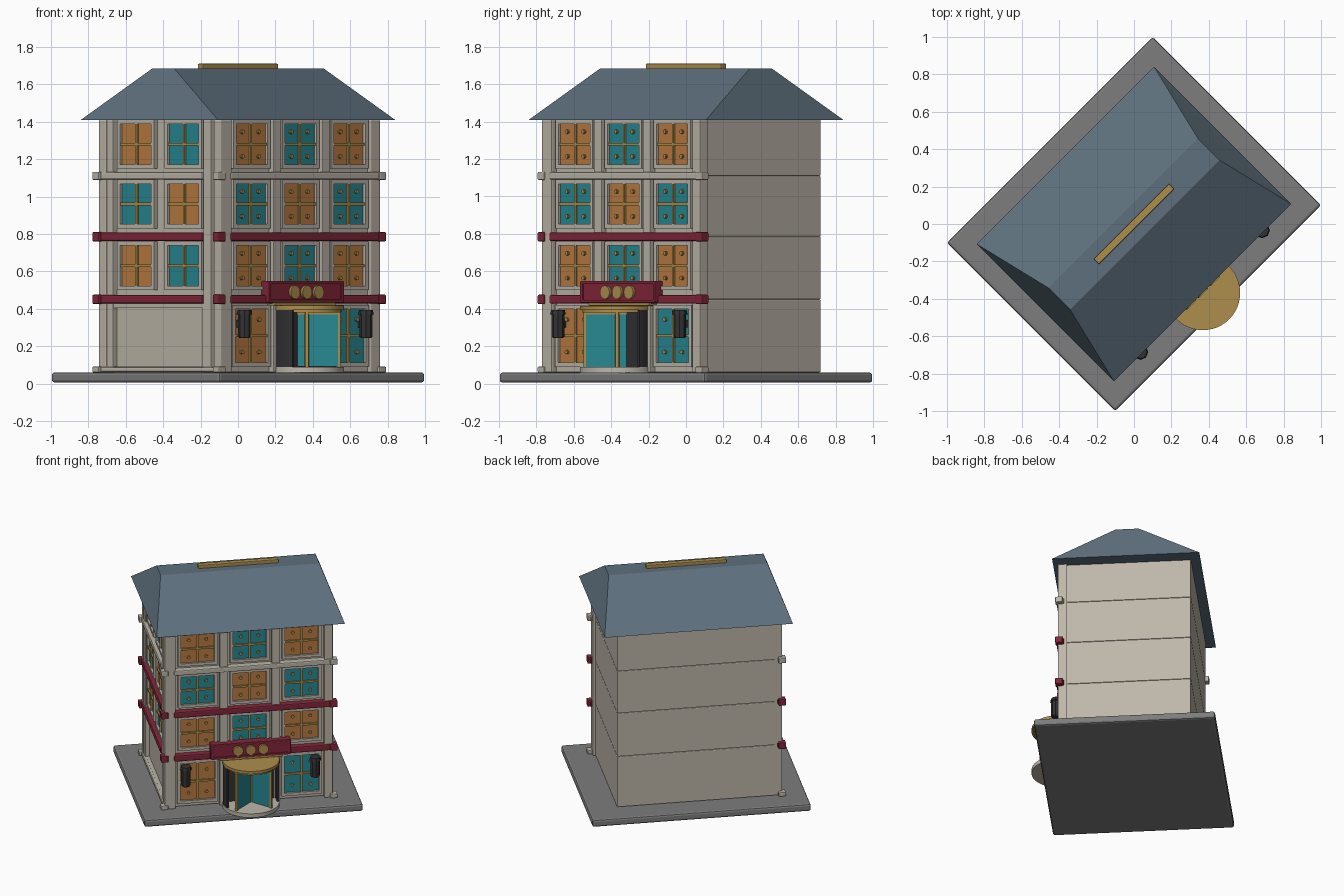
import bpy, bmesh, math
from mathutils import Matrix, Vector

if "Cube" in bpy.data.objects:
    bpy.data.objects.remove(bpy.data.objects["Cube"])

TURN = Matrix.Rotation(math.radians(45), 4, 'Z')   # whole building sits diagonally


def material(name, rgb):
    m = bpy.data.materials.new(name)
    lin = [(c / 255 / 12.92 if c < 11 else ((c / 255 + 0.055) / 1.055) ** 2.4) for c in rgb]
    m.diffuse_color = (*lin, 1)
    m.use_nodes = True
    m.node_tree.nodes["Principled BSDF"].inputs["Base Color"].default_value = m.diffuse_color
    return m


STONE = material("warm stone", (190, 183, 170))
PAVE = material("pavement grey", (125, 125, 126))
SLATE = material("slate blue", (94, 112, 125))
RED = material("crimson", (132, 38, 58))
TEAL = material("teal glass", (40, 136, 146))
AMBER = material("amber glass", (186, 124, 66))
GOLD = material("gold", (174, 143, 76))
BLACK = material("charcoal", (50, 50, 52))


def finish(bm, name, mat, bevel=0.0, smooth=False):
    bmesh.ops.recalc_face_normals(bm, faces=bm.faces)
    bm.transform(TURN)
    me = bpy.data.meshes.new(name)
    bm.to_mesh(me)
    bm.free()
    me.materials.append(mat)
    ob = bpy.data.objects.new(name, me)
    bpy.context.collection.objects.link(ob)
    if bevel:
        mod = ob.modifiers.new("bevel", 'BEVEL')
        mod.width, mod.segments = bevel, 2
    if smooth:
        bpy.context.view_layer.objects.active = ob
        ob.select_set(True)
        bpy.ops.object.shade_smooth_by_angle()
        ob.select_set(False)
    return ob


def box(name, mat, x, y, z, bevel=0.0):
    """Box from (min, max) ranges."""
    bm = bmesh.new()
    c = [(r[0] + r[1]) / 2 for r in (x, y, z)]
    s = [abs(r[1] - r[0]) for r in (x, y, z)]
    bmesh.ops.create_cube(bm, size=1, matrix=Matrix.Translation(c) @ Matrix.Diagonal((*s, 1)))
    return finish(bm, name, mat, bevel)


def cyl(name, mat, loc, r, depth, n=32, axis='Z', r2=None, bevel=0.0):
    bm = bmesh.new()
    rot = Matrix.Rotation(math.pi / 2, 4, 'X') if axis == 'Y' else Matrix()
    bmesh.ops.create_cone(bm, cap_ends=True, segments=n, radius1=r, radius2=r if r2 is None else r2,
                          depth=depth, matrix=Matrix.Translation(loc) @ rot)
    return finish(bm, name, mat, bevel, smooth=n > 10)


def wall_box(side, name, mat, s, out, z, bevel=0.0):
    """Box on a facade: s runs left to right seen from outside, out is distance from centre."""
    if side == "front":
        return box(name, mat, s, (-out[1], -out[0]), z, bevel)
    return box(name, mat, (-out[1], -out[0]), (-s[1], -s[0]), z, bevel)


def ring(side, name, s, w, z, wall, t=0.022, depth=0.025):
    a, b = s - w / 2, s + w / 2
    o = (wall - 0.005, wall + depth)
    wall_box(side, name + "_left", STONE, (a, a + t), o, z)
    wall_box(side, name + "_right", STONE, (b - t, b), o, z)
    wall_box(side, name + "_sill", STONE, (a, b), o, (z[0], z[0] + t))
    wall_box(side, name + "_head", STONE, (a, b), o, (z[1] - t, z[1]))


def window(side, s, z, w, glass, wall, knobs):
    ring(side, "window_frame", s, w, z, wall)
    z0, z1 = z[0] + 0.02, z[1] - 0.02
    h = w / 2 - 0.02
    zm = (z0 + z1) / 2
    wall_box(side, "window_pane", glass, (s - h, s + h), (wall, wall + 0.009), (z0, z1))
    o = (wall, wall + 0.02)
    wall_box(side, "window_mullion", GOLD, (s - 0.007, s + 0.007), o, (z0, z1))
    wall_box(side, "window_transom", GOLD, (s - h, s + h), o, (zm - 0.007, zm + 0.007))
    if knobs:
        for dx in (-1, 1):
            for dz in (-1, 1):
                cyl("window_knob", GOLD, (s + dx * h * .52, -wall - .013, zm + dz * (z1 - z0) * .3),
                    0.011, 0.018, 10, 'Y')


# paved base and storeys
box("pavement_base", PAVE, (-.778, .778), (-.637, .637), (0.005, .06), .014)
LEVELS = [.06, .45, .785, 1.11, 1.415]
for z0, z1 in zip(LEVELS, LEVELS[1:]):
    box("storey_block", STONE, (-.57, .57), (-.45, .45), (z0, z1), .006)

# windows in alternating colours
ROWS = [(.50, .76), (.83, 1.09), (1.15, 1.41)]
for i, z in enumerate(ROWS):
    for j, s in enumerate((-.37, 0, .37)):
        window("front", s, z, .28, (AMBER, TEAL)[(i + j) % 2], .45, True)
    for j, s in enumerate((-.18, .18)):
        window("side", s, z, .28, (AMBER, TEAL)[(i + j) % 2], .57, False)
window("front", -.37, (.09, .42), .29, AMBER, .45, True)
window("front", .37, (.09, .42), .29, TEAL, .45, True)
ring("side", "ground_panel", -.02, .75, (.06, .435), .57, .03)

# pilasters and corner columns
for s in (-.185, .185):
    wall_box("front", "pilaster", STONE, (s - .03, s + .03), (.44, .483), (.06, 1.41), .004)
for s in (-.375, .365):
    wall_box("side", "side_pilaster", STONE, (s - .03, s + .03), (.56, .60), (.06, 1.41), .004)
box("front_corner_column", STONE, (-.605, -.53), (-.485, -.42), (.06, 1.41), .005)
box("right_corner_column", STONE, (.53, .59), (-.485, -.42), (.06, 1.41), .005)
box("left_corner_column", STONE, (-.605, -.55), (.39, .45), (.06, 1.41), .005)

# string courses with corner blocks
for z, h, mat in ((.45, .023, RED), (.785, .023, RED), (1.11, .02, STONE), (.075, .014, STONE)):
    if z > .1:
        wall_box("front", "front_band", mat, (-.54, .60), (.44, .495), (z - h, z + h), .008)
    wide = (-.45, .34) if z > .1 else (-.45, .45)
    wall_box("side", "side_band", mat, wide, (.56, .612), (z - h, z + h), .008)
    for x, y in ((-.607, -.465), (.595, -.475), (-.603, .45)):
        box("corner_block", mat, (x - .026, x + .026), (y - .026, y + .026), (z - h - .002, z + h + .002), .006)

# hipped roof with flat top, and ridge ornament
bm = bmesh.new()
rings = []
for hx, hy, z in ((.67, .518, 1.41), (.565, .082, 1.685)):
    rings.append([bm.verts.new((sx * hx, sy * hy, z)) for sx, sy in ((-1, -1), (1, -1), (1, 1), (-1, 1))])
bm.faces.new(rings[0])
bm.faces.new(rings[1])
for i in range(4):
    k = (i + 1) % 4
    bm.faces.new((rings[0][i], rings[0][k], rings[1][k], rings[1][i]))
finish(bm, "roof", SLATE)
box("ridge_bar", GOLD, (-.285, .285), (-.02, .02), (1.68, 1.71), .005)

# revolving door
CY = -.52
box("doorway", BLACK, (-.17, .17), (-.488, -.44), (.06, .43))
cyl("door_step", STONE, (0, CY, .073), .2, .03, 48)
cyl("door_canopy", GOLD, (0, CY, .405), .2, .022, 48)
cyl("door_canopy_ring", GOLD, (0, CY, .388), .185, .018, 48)
cyl("door_shaft", GOLD, (0, CY, .24), .012, .3, 12)


def arc_wall(name, mat, a0, a1, r0, r1, z0, z1, n=8):
    bm = bmesh.new()
    cols = []
    for i in range(n + 1):
        a = math.radians(a0 + (a1 - a0) * i / n)
        cols.append([bm.verts.new((r * math.cos(a), CY + r * math.sin(a), z))
                     for r, z in ((r0, z0), (r1, z0), (r1, z1), (r0, z1))])
    for p, q in zip(cols, cols[1:]):
        for j in range(4):
            k = (j + 1) % 4
            bm.faces.new((p[j], p[k], q[k], q[j]))
    bm.faces.new(cols[0])
    bm.faces.new(cols[-1])
    finish(bm, name, mat, smooth=True)


arc_wall("door_screen_left", BLACK, 160, 202, .182, .197, .085, .4)
arc_wall("door_screen_right", BLACK, -8, 22, .182, .197, .085, .4)
for k in range(4):
    m = Matrix.Translation((0, CY, 0)) @ Matrix.Rotation(math.radians(45 + 90 * k), 4, 'Z')
    for name, mat, x0, x1, t, z0, z1 in (("door_wing", TEAL, .01, .172, .008, .09, .385),
                                         ("door_wing_post", GOLD, .166, .18, .016, .088, .385),
                                         ("door_wing_rail", GOLD, .01, .175, .014, .37, .385)):
        bm = bmesh.new()
        bmesh.ops.create_cube(bm, size=1, matrix=m @ Matrix.Translation(((x0 + x1) / 2, 0, (z0 + z1) / 2))
                              @ Matrix.Diagonal((x1 - x0, t, z1 - z0, 1)))
        finish(bm, name, mat)

# sign board with three medallions
box("sign_board", RED, (-.275, .275), (-.51, -.45), (.435, .545), .006)
for z in (.44, .54):
    box("sign_rim", RED, (-.28, .28), (-.518, -.46), (z - .008, z + .008), .003)
for s in (-.275, .275):
    box("sign_end", RED, (s - .01, s + .01), (-.518, -.46), (.435, .546), .003)
box("sign_ledge", GOLD, (-.23, .23), (-.51, -.45), (.416, .432), .003)
for x in (-.09, 0, .09):
    cyl("sign_medallion", GOLD, (x, -.515, .488), .036, .02, 24, 'Y')

# wall lanterns
for x in (-.46, .46):
    cyl("lantern_body", BLACK, (x, -.508, .312), .034, .125, 8)
    cyl("lantern_cap", BLACK, (x, -.508, .382), .042, .025, 8, r2=.036)
    cyl("lantern_foot", BLACK, (x, -.508, .25), .028, .014, 8, r2=.034)
    box("lantern_bracket", BLACK, (x - .012, x + .012), (-.5, -.445), (.3, .34))
